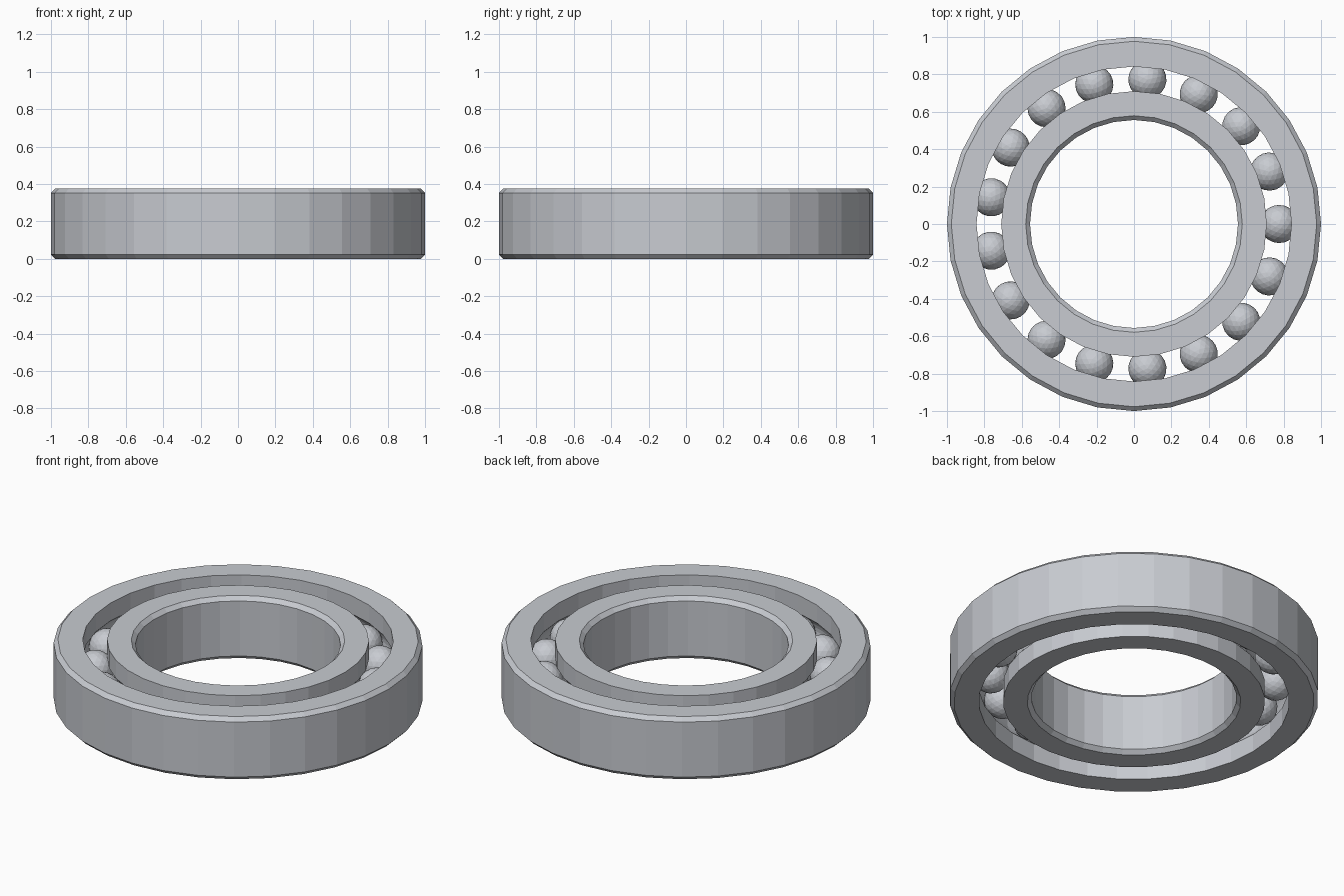
import bpy
import bmesh
from math import cos, sin, asin, pi, tau
from mathutils import Matrix, Vector

cube = bpy.data.objects.get("Cube")
if cube:
    bpy.data.objects.remove(cube, do_unlink=True)

HEIGHT = 0.375
MID = HEIGHT / 2
CHAMFER = 0.023
SEGMENTS = 32
BALLS = 17
TRACK_RADIUS = 0.776
BALL_RADIUS = 0.102
GROOVE_RADIUS = 0.104
HALF_GAP = 0.066

# Brushed steel shared by every part
steel = bpy.data.materials.new("steel grey")
steel.use_nodes = True
colour = (0.58, 0.60, 0.64, 1)
steel.diffuse_color = colour
steel.node_tree.nodes["Principled BSDF"].inputs["Base Color"].default_value = colour


def add_object(name, bm):
    mesh = bpy.data.meshes.new(name)
    bm.to_mesh(mesh)
    bm.free()
    mesh.materials.append(steel)
    obj = bpy.data.objects.new(name, mesh)
    bpy.context.collection.objects.link(obj)
    return obj


def race(name, rim, side):
    """Lathe a race: chamfered rim on one side, ball groove on the other.
    side is 1 for the outer race and -1 for the inner race."""
    face = TRACK_RADIUS + side * HALF_GAP
    edge = rim - side * CHAMFER
    profile = [(face, 0), (edge, 0), (rim, CHAMFER),
               (rim, HEIGHT - CHAMFER), (edge, HEIGHT), (face, HEIGHT)]
    # Groove arc from the upper lip to the lower lip
    steps = 8
    limit = pi / 2 - asin(HALF_GAP / GROOVE_RADIUS)
    for i in range(steps + 1):
        a = limit * (1 - 2 * i / steps)
        profile.append((TRACK_RADIUS + side * GROOVE_RADIUS * cos(a),
                        MID + GROOVE_RADIUS * sin(a)))

    bm = bmesh.new()
    loops = []
    for s in range(SEGMENTS):
        t = tau * s / SEGMENTS
        loops.append([bm.verts.new((r * cos(t), r * sin(t), z)) for r, z in profile])
    count = len(profile)
    for s, loop in enumerate(loops):
        after = loops[(s + 1) % SEGMENTS]
        for i in range(count):
            j = (i + 1) % count
            bm.faces.new((loop[i], after[i], after[j], loop[j]))
    bmesh.ops.recalc_face_normals(bm, faces=bm.faces)
    return add_object(name, bm)


race("outer_race", 1.0, 1)
race("inner_race", 0.556, -1)

# Faceted balls spaced evenly around the track
for n in range(BALLS):
    bm = bmesh.new()
    place = (Matrix.Rotation(tau * n / BALLS, 4, 'Z')
             @ Matrix.Translation(Vector((TRACK_RADIUS, 0, MID))))
    bmesh.ops.create_icosphere(bm, subdivisions=3, radius=BALL_RADIUS, matrix=place)
    add_object(f"ball_{n + 1}", bm)
